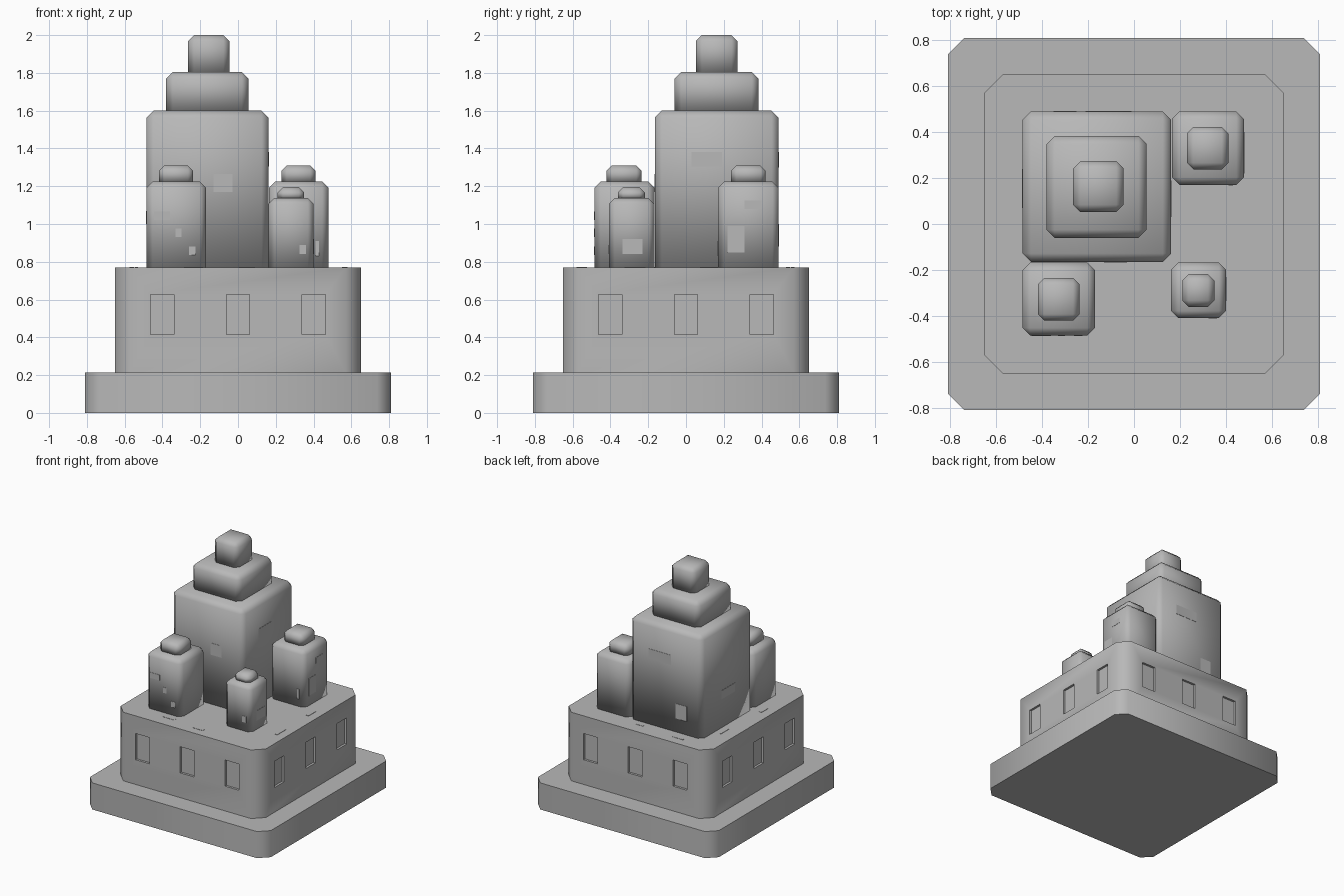
import bpy, bmesh, math

if "Cube" in bpy.data.objects:
    bpy.data.objects.remove(bpy.data.objects["Cube"])

stone = bpy.data.materials.new("grey_stone")
stone.diffuse_color = (0.48, 0.48, 0.48, 1)
stone.use_nodes = True
stone.node_tree.nodes["Principled BSDF"].inputs["Base Color"].default_value = stone.diffuse_color


def box(bm, x0, x1, y0, y1, z0, z1):
    vs = bmesh.ops.create_cube(bm, size=1)["verts"]
    for v in vs:
        v.co = (x1 if v.co.x > 0 else x0, y1 if v.co.y > 0 else y0, z1 if v.co.z > 0 else z0)


def finish(name, bm):
    me = bpy.data.meshes.new(name)
    bm.to_mesh(me)
    bm.free()
    me.materials.append(stone)
    ob = bpy.data.objects.new(name, me)
    bpy.context.collection.objects.link(ob)
    return ob


def smooth(ob, deg):
    bpy.ops.object.select_all(action='DESELECT')
    ob.select_set(True)
    bpy.context.view_layer.objects.active = ob
    bpy.ops.object.shade_smooth_by_angle(angle=math.radians(deg))


def block(name, x0, x1, y0, y1, z0, z1, bevel, upright_only=False):
    bm = bmesh.new()
    box(bm, x0, x1, y0, y1, z0, z1)
    edges = []
    for e in bm.edges:
        a, b = (v.co.z for v in e.verts)
        upright = abs(a - b) > 1e-4
        if upright or (not upright_only and a > (z0 + z1) / 2):
            edges.append(e)
    bmesh.ops.bevel(bm, geom=edges, offset=bevel, segments=1, affect='EDGES')
    return finish(name, bm)


# stepped base
plinth = block("plinth", -.81, .81, -.81, .81, 0, .215, .073, True)
hall = block("lower_hall", -.65, .65, -.65, .65, .215, .77, .078, True)

# recessed windows, three per side
bm = bmesh.new()
for t in (-.40, 0, .40):
    for s in (-.65, .65):
        box(bm, t - .062, t + .062, s - .018, s + .018, .415, .627)
        box(bm, s - .018, s + .018, t - .062, t + .062, .415, .627)
cutter = finish("window_cutter", bm)
cutter.hide_render = True
mod = hall.modifiers.new("windows", 'BOOLEAN')
mod.operation = 'DIFFERENCE'
mod.solver = 'EXACT'
mod.object = cutter
bpy.context.view_layer.objects.active = hall
bpy.ops.object.modifier_apply(modifier=mod.name)
bpy.data.objects.remove(cutter)
smooth(plinth, 50)
smooth(hall, 50)

# towers with stepped caps
towers = [
    ("main_tower", -.485, .162, -.165, .49, .77, 1.60, .037),
    ("main_tower_step", -.38, .055, -.06, .383, 1.60, 1.805, .035),
    ("main_tower_cap", -.265, -.045, .052, .273, 1.805, 2.0, .032),
    ("back_tower", .165, .478, .17, .49, .77, 1.225, .033),
    ("back_tower_cap", .23, .41, .238, .422, 1.225, 1.31, .028),
    ("left_tower", -.485, -.17, -.485, -.168, .77, 1.225, .033),
    ("left_tower_cap", -.418, -.237, -.42, -.235, 1.225, 1.31, .028),
    ("front_tower", .162, .40, -.408, -.168, .77, 1.137, .03),
    ("front_tower_cap", .21, .35, -.36, -.218, 1.137, 1.195, .028),
]
for t in towers:
    smooth(block(*t), 100)

# thin stone plates on walls: (axis, wall position, span, height)
P = .002
bm = bmesh.new()
for axis, w, a, b, z0, z1 in [
    ("y", -.165, -.13, -.03, 1.17, 1.265),
    ("y", -.485, -.445, -.36, 1.02, 1.065),
    ("y", -.485, -.33, -.30, .93, .975),
    ("y", -.485, -.26, -.225, .835, .88),
    ("y", -.408, .325, .36, .84, .89),
    ("y", .17, .41, .43, .83, .91),
    ("y", .49, -.21, -.01, 1.30, 1.38),
    ("y", .49, -.35, -.25, .88, 1.0),
    ("x", .162, .03, .19, 1.305, 1.38),
    ("x", .478, .31, .40, 1.08, 1.125),
    ("x", .478, .22, .31, .85, .99),
    ("x", .40, -.335, -.23, .84, .92),
    ("x", -.485, .07, .24, 1.0, 1.07),
]:
    if axis == "y":
        box(bm, a, b, w - P, w + P, z0, z1)
    else:
        box(bm, w - P, w + P, a, b, z0, z1)
finish("wall_plates", bm)

# thin slabs on the terrace
bm = bmesh.new()
for x0, x1, y0, y1 in [
    (-.375, -.28, .555, .575), (0, .07, .53, .55),
    (-.545, -.53, .23, .33), (-.575, -.55, -.24, -.145),
    (.55, .58, .075, .17), (.55, .58, -.325, -.215),
    (-.285, -.185, -.55, -.525), (.005, .09, -.58, -.545),
]:
    box(bm, x0, x1, y0, y1, .77 - P, .77 + P)
finish("terrace_slabs", bm)
